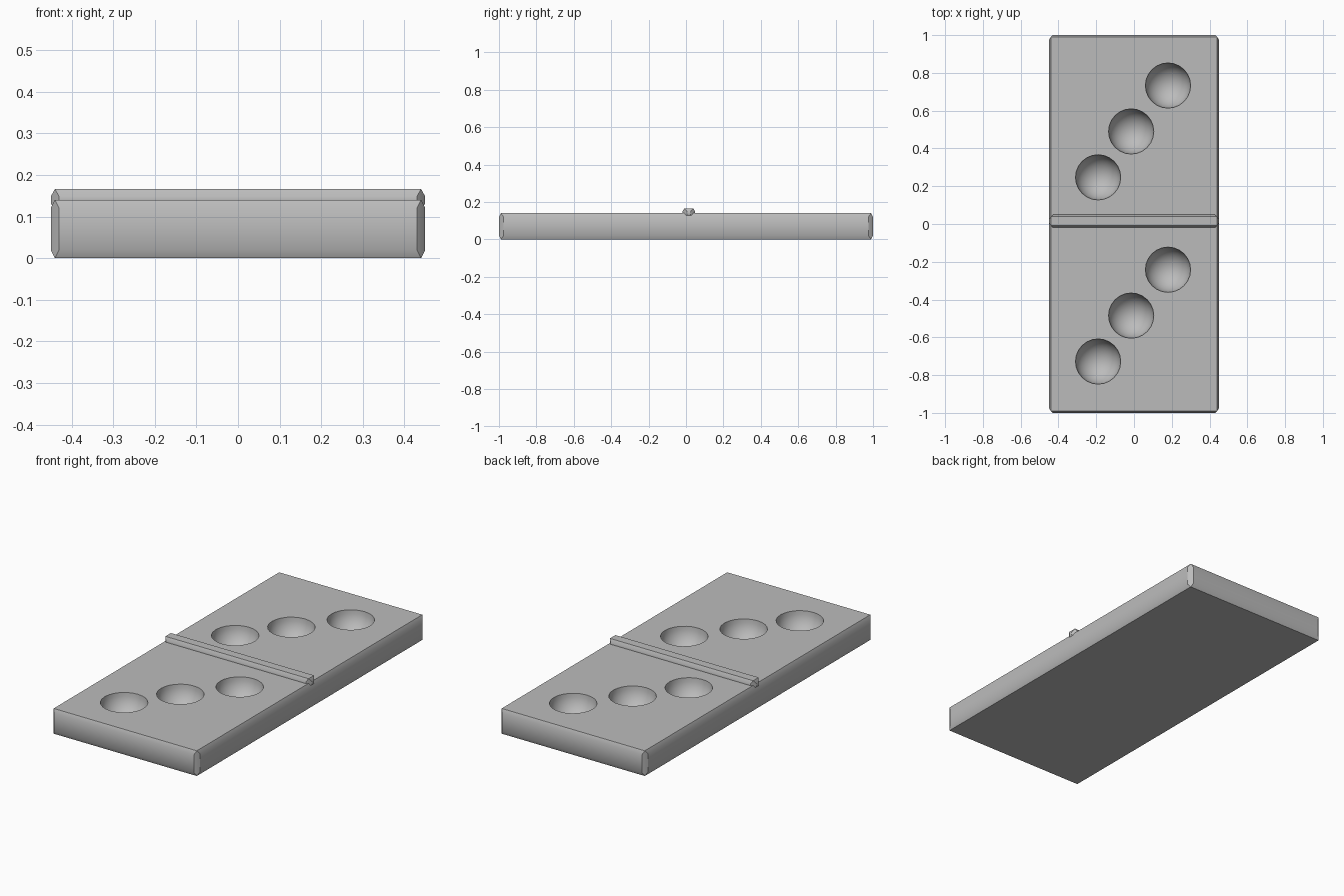
import bpy
import bmesh
import math
from itertools import product

default = bpy.data.objects.get("Cube")
if default:
    bpy.data.objects.remove(default, do_unlink=True)

# One plain grey for the whole tile
grey = bpy.data.materials.new("plain grey")
grey.use_nodes = True
colour = (0.5, 0.5, 0.5, 1)
grey.diffuse_color = colour
grey.node_tree.nodes["Principled BSDF"].inputs["Base Color"].default_value = colour


def finish(name, bm):
    """Turn a bmesh into a named grey object."""
    mesh = bpy.data.meshes.new(name)
    bm.to_mesh(mesh)
    bm.free()
    mesh.materials.append(grey)
    obj = bpy.data.objects.new(name, mesh)
    bpy.context.collection.objects.link(obj)
    return obj


def chamfered_box(name, centre, half, rim=0.01, drop=0.02, corner=(0.02, 0.025)):
    """Box with steep rim chamfers and wider upright corner chamfers."""
    hx, hy, hz = half
    cx, cy, cz = centre
    bm = bmesh.new()
    for sx, sy, sz in product((-1, 1), repeat=3):
        for x, y, z in ((hx - rim, hy - rim, hz),
                        (hx - corner[0], hy, hz - drop),
                        (hx, hy - corner[1], hz - drop)):
            bm.verts.new((cx + sx * x, cy + sy * y, cz + sz * z))
    bmesh.ops.convex_hull(bm, input=bm.verts)
    bmesh.ops.dissolve_limit(bm, angle_limit=math.radians(1),
                             verts=bm.verts, edges=bm.edges)
    bmesh.ops.recalc_face_normals(bm, faces=bm.faces)
    return finish(name, bm)


def smooth(obj):
    bpy.ops.object.select_all(action="DESELECT")
    obj.select_set(True)
    bpy.context.view_layer.objects.active = obj
    bpy.ops.object.shade_smooth_by_angle(angle=math.radians(30))


# Slab and raised divider bar
slab = chamfered_box("tile_body", (0, 0, 0.07), (0.45, 1, 0.07))
bar = chamfered_box("divider_bar", (0, 0.015, 0.14), (0.45, 0.034, 0.026),
                    drop=0.018)

# Round pips: three on a diagonal in each half
bm = bmesh.new()
for middle in (-0.485, 0.49):
    for x, dy in ((-0.19, -0.243), (-0.015, 0), (0.18, 0.243)):
        ball = bmesh.ops.create_uvsphere(bm, u_segments=24, v_segments=16, radius=0.12)
        bmesh.ops.translate(bm, verts=ball["verts"], vec=(x, middle + dy, 0.142))
cutter = finish("pip_cutter", bm)
cutter.hide_render = True

cut = slab.modifiers.new("pips", "BOOLEAN")
cut.operation = "DIFFERENCE"
cut.solver = "EXACT"
cut.object = cutter
bpy.context.view_layer.objects.active = slab
bpy.ops.object.modifier_apply(modifier=cut.name)
bpy.data.objects.remove(cutter, do_unlink=True)

for part in (slab, bar):
    smooth(part)
